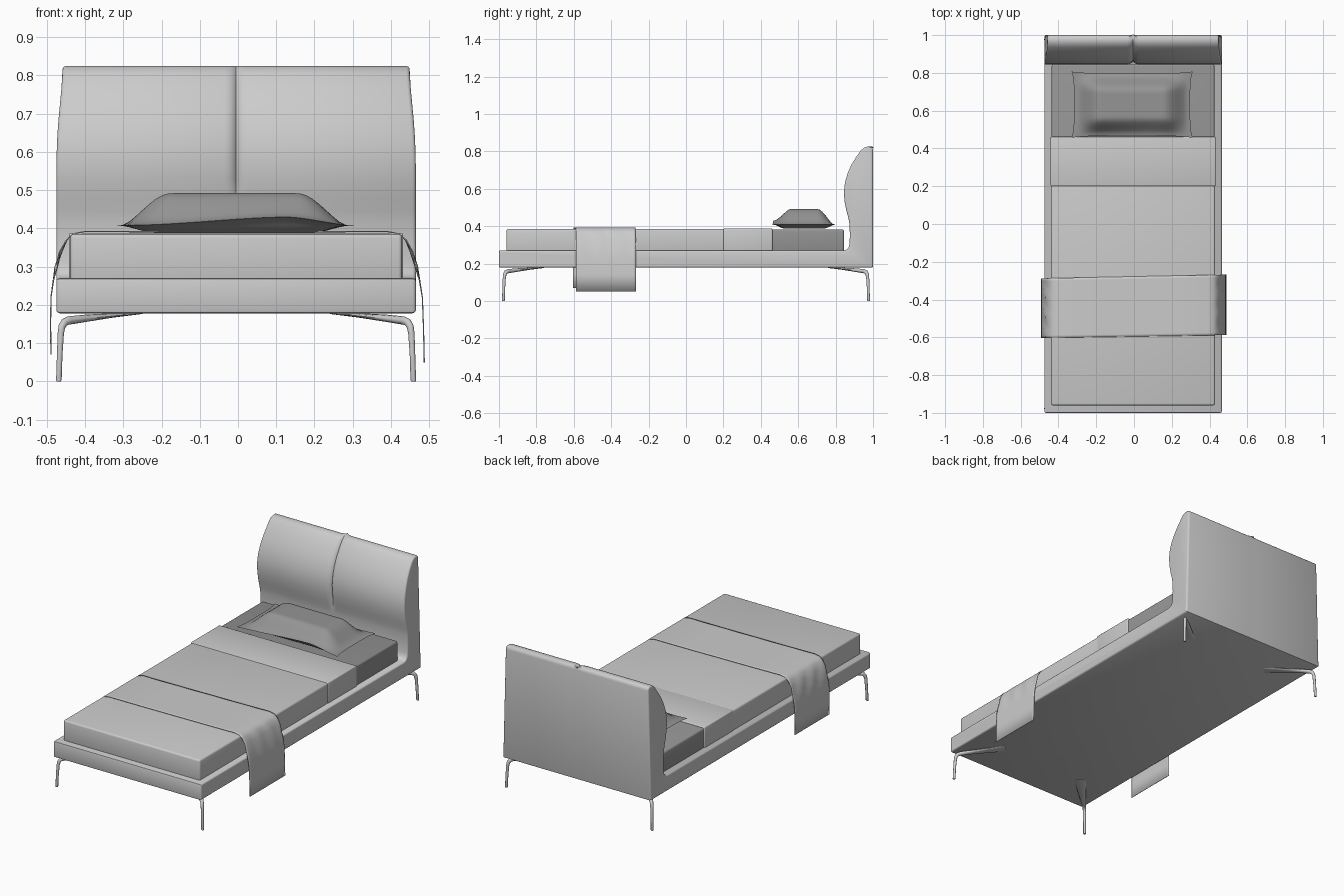
import bpy, bmesh, math
from mathutils import Vector

cube = bpy.data.objects.get("Cube")
if cube:
    bpy.data.objects.remove(cube, do_unlink=True)

CX = -0.005  # middle of the bed


def material(name, value):
    m = bpy.data.materials.new(name)
    m.use_nodes = True
    colour = (value, value, value, 1)
    m.diffuse_color = colour
    m.node_tree.nodes["Principled BSDF"].inputs["Base Color"].default_value = colour
    return m


LIGHT = material("light grey fabric", 0.6)
DARK = material("dark grey linen", 0.3)


def finish(name, bm, mat, angle=40):
    bmesh.ops.recalc_face_normals(bm, faces=bm.faces)
    mesh = bpy.data.meshes.new(name)
    bm.to_mesh(mesh)
    bm.free()
    mesh.materials.append(mat)
    ob = bpy.data.objects.new(name, mesh)
    bpy.context.collection.objects.link(ob)
    bpy.ops.object.select_all(action='DESELECT')
    ob.select_set(True)
    bpy.context.view_layer.objects.active = ob
    bpy.ops.object.shade_smooth_by_angle(angle=math.radians(angle))
    return ob


def loft(rings, closed=True, caps=True):
    """Skin a list of equally long point rings."""
    bm = bmesh.new()
    rows = [[bm.verts.new(p) for p in ring] for ring in rings]
    n = len(rows[0])
    for a, b in zip(rows, rows[1:]):
        for i in range(n if closed else n - 1):
            j = (i + 1) % n
            bm.faces.new((a[i], a[j], b[j], b[i]))
    if caps:
        bm.faces.new(rows[0])
        bm.faces.new(rows[-1])
    return bm


def soft_box(name, lo, hi, mat, radius):
    bm = bmesh.new()
    bmesh.ops.create_cube(bm, size=1)
    for v in bm.verts:
        v.co = Vector([l + (c + 0.5) * (h - l) for c, l, h in zip(v.co, lo, hi)])
    bmesh.ops.bevel(bm, geom=bm.edges[:], offset=radius, segments=3, profile=0.5, affect='EDGES')
    return finish(name, bm, mat)


def smooth(t):
    t = max(0, min(1, t))
    return t * t * (3 - 2 * t)


# Upholstered frame and headboard: one side profile (y, z) swept across x
profile = [(-1, .186), (-.998, .18), (-.992, .178), (.992, .178), (.998, .18), (1, .186),
           (1, .805), (.997, .817), (.988, .824), (.97, .825), (.953, .82), (.935, .805),
           (.91, .77), (.885, .73), (.865, .685), (.85, .635), (.844, .58), (.848, .53),
           (.858, .48), (.868, .445), (.874, .41), (.876, .36), (.875, .31), (.87, .287),
           (.86, .275), (.845, .27), (-.992, .27), (-.998, .268), (-1, .262)]


def inset(points, d):
    out = []
    for i, p in enumerate(points):
        a, p, b = Vector(points[i - 1]), Vector(p), Vector(points[(i + 1) % len(points)])
        n = ((p - a).normalized() + (b - p).normalized()).normalized()
        out.append(p + Vector((-n.y, n.x)) * d)
    return out


def section(x, d, groove):
    ring = []
    for y, z in inset(profile, d):
        taper = 1 - .035 * smooth((z - .5) / .33) ** 2
        if z > .44 and y < .99:
            y += groove * smooth((z - .44) / .06)
        ring.append((CX + x * taper, y, z))
    return ring


half = [(.47, .009, 0), (.469, .005, 0), (.466, .002, 0), (.461, 0, 0),
        (.03, 0, 0), (.016, 0, .004), (.006, 0, .01)]
stations = [(-x, d, g) for x, d, g in half] + [(0, 0, .018)] + half[::-1]
finish("frame_and_headboard", loft([section(*s) for s in stations]), LIGHT)

# Mattress in its sheet, cover and folded-back cover edge
soft_box("mattress", (-.436, -.95, .255), (.426, .845, .382), DARK, .01)
soft_box("bed_cover", (-.439, -.96, .258), (.429, .46, .385), LIGHT, .01)
soft_box("cover_fold", (-.442, .2, .261), (.432, .462, .388), LIGHT, .006)

# Pillow: domed top and shallow bottom that meet in a flat hem
NU, NV = 36, 24


def pillow_point(u, v, top):
    pinch_x = 1 - .04 * (1 - v ** 4)
    pinch_y = 1 - .06 * (1 - u ** 4)
    x = -.01 + .32 * u * pinch_x
    y = .632 + .175 * v * pinch_y
    lift = .022 * smooth(-v) * smooth((u + .9) / 1.4) * smooth((1 - u) / .6)
    z = .408 + lift
    edge_x, edge_y = 1 - abs(u), 1 - abs(v)
    if top:
        z += .084 * smooth((edge_x - .04) / .42) ** .8 * smooth((edge_y - .03) / .55) ** .8 - lift * smooth(edge_y * 2)
    else:
        z -= (.02 + lift) * smooth(edge_x / .35) * smooth(edge_y / .35)
    return (x, y, z)


bm = bmesh.new()
for top in (True, False):
    grid = [[bm.verts.new(pillow_point(2 * i / NU - 1, 2 * j / NV - 1, top))
             for j in range(NV + 1)] for i in range(NU + 1)]
    for a, b in zip(grid, grid[1:]):
        for j in range(NV):
            bm.faces.new((a[j], b[j], b[j + 1], a[j + 1]))
bmesh.ops.remove_doubles(bm, verts=bm.verts, dist=.0002)
finish("pillow", bm, DARK, 60)

# Throw: a thin cloth draped over both long sides
drape = [(-.489, .07), (-.49, .15), (-.489, .22), (-.482, .265), (-.472, .3), (-.46, .34),
         (-.447, .37), (-.43, .386), (-.4, .392), (-.2, .391), (0, .391), (.2, .391),
         (.39, .392), (.42, .386), (.438, .37), (.45, .34), (.463, .3), (.474, .265),
         (.482, .22), (.485, .14), (.487, .05)]
rows = []
for x, z in drape:
    t = (x + .49) / .98
    row = []
    for k in range(25):
        s = k / 24
        y = -.603 + .015 * t + (.315 + .005 * t) * s
        # gentle creases where the cloth bends over the edge
        crease = .004 * smooth(1 - abs(z - .32) / .07) * (1 + math.sin(s * 19 + z * 40))
        row.append((x + math.copysign(crease, x), y, z))
    rows.append(row)
throw = finish("throw", loft(rows, closed=False, caps=False), LIGHT, 60)
thick = throw.modifiers.new("thickness", 'SOLIDIFY')
thick.thickness = .003
thick.offset = 0

# Legs: slim post curving into a widening arm that points to the middle
# (distance inward, height, width, thickness)
path = [(0, 0, .012, .012), (.001, .004, .015, .015), (.004, .07, .015, .015),
        (.008, .125, .017, .017), (.012, .143, .018, .019), (.021, .154, .019, .021),
        (.036, .159, .022, .022), (.1, .165, .034, .019), (.19, .172, .05, .012),
        (.28, .177, .06, .004)]


def leg(name, sx, sy):
    inward = Vector((-sx, -sy, 0)).normalized()
    across = Vector((-inward.y, inward.x, 0))
    foot = Vector((CX + sx * .464, sy * .977, 0))
    centres = [foot + inward * s + Vector((0, 0, z)) for s, z, w, t in path]
    rings = []
    for i, c in enumerate(centres):
        along = (centres[min(i + 1, len(path) - 1)] - centres[max(i - 1, 0)]).normalized()
        if i == 0:
            along = Vector((0, 0, 1))
        up = along.cross(across)
        w, t = path[i][2:]
        angles = [math.tau * k / 12 for k in range(12)]
        rings.append([c + across * math.cos(a) * w / 2 + up * math.sin(a) * t / 2 for a in angles])
    finish(name, loft(rings), LIGHT, 50)


for side, sx in (("left", 1), ("right", -1)):
    for end, sy in (("front", -1), ("back", 1)):
        leg(f"{end}_{side}_leg", sx, sy)
